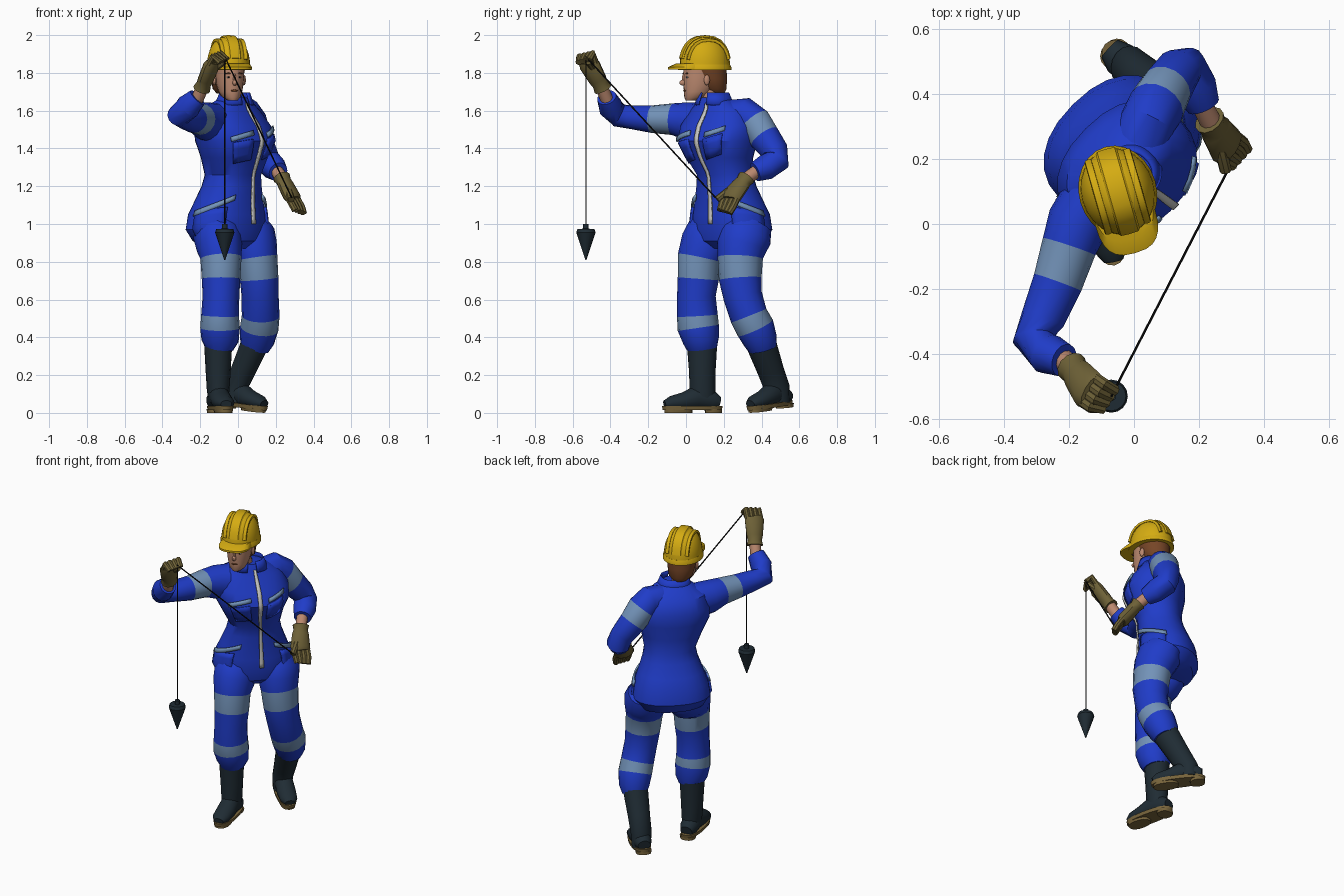
import bpy, bmesh
from math import sin, cos, pi, radians, copysign
from mathutils import Vector

cube = bpy.data.objects.get("Cube")
if cube:
    bpy.data.objects.remove(cube)

COLOURS = {
    "overall_blue": (.014, .045, .58), "reflective_band": (.17, .29, .48),
    "helmet_yellow": (.66, .41, .006), "rubber_dark": (.014, .025, .034),
    "glove_olive": (.155, .12, .038), "sole_tan": (.19, .13, .045),
    "skin": (.5, .25, .16), "hair_brown": (.18, .06, .02),
    "zip_grey": (.58, .58, .55), "cord_black": (.006, .006, .006),
}
MATS = {}
for label, rgb in COLOURS.items():
    m = bpy.data.materials.new(label)
    m.use_nodes = True
    m.diffuse_color = (*rgb, 1)
    m.node_tree.nodes["Principled BSDF"].inputs["Base Color"].default_value = (*rgb, 1)
    m.node_tree.nodes["Principled BSDF"].inputs["Roughness"].default_value = .7
    MATS[label] = m

# frames: (location, rotation) for parts built in their own space
WORLD = ((0, 0, 0), (0, 0, 0))
BODY = ((-.02, .2, 0), (0, 0, radians(45)))
HEAD = ((-.05, .1, 0), (0, 0, radians(16)))
TORSO_SQUARE = .88


def finish(name, bm, mats, frame):
    bmesh.ops.recalc_face_normals(bm, faces=bm.faces)
    mesh = bpy.data.meshes.new(name)
    bm.to_mesh(mesh)
    bm.free()
    for label in mats:
        mesh.materials.append(MATS[label])
    ob = bpy.data.objects.new(name, mesh)
    ob.location, ob.rotation_euler = frame
    bpy.context.collection.objects.link(ob)
    return ob


def oval(t, p):
    """Unit superellipse point; p below one is squarer."""
    return [copysign(abs(v) ** p, v) for v in (cos(t), sin(t))]


def loft(name, rows, mats, frame=WORLD, ref=(1, 0, 0), flat=False, bands=(), n=16, p=1):
    """Skin elliptical rings (x, y, z, a, b); segments in bands use the second material."""
    bm = bmesh.new()
    centres = [Vector(r[:3]) for r in rows]
    rings = []
    for i, row in enumerate(rows):
        t = centres[min(i + 1, len(rows) - 1)] - centres[max(i - 1, 0)]
        t = Vector((0, 0, 1)) if flat else t.normalized()
        s = Vector(ref)
        s = (s - t * s.dot(t)).normalized()
        w = t.cross(s)
        ovals = [oval(2 * pi * k / n, p) for k in range(n)]
        rings.append([bm.verts.new(centres[i] + s * row[3] * c + w * row[4] * d)
                      for c, d in ovals])
    for i in range(len(rings) - 1):
        for k in range(n):
            j = (k + 1) % n
            f = bm.faces.new((rings[i][k], rings[i][j], rings[i + 1][j], rings[i + 1][k]))
            f.material_index = 1 if i in bands else 0
    bm.faces.new(rings[0])
    bm.faces.new(rings[-1])
    return finish(name, bm, mats, frame)


def tube(name, points, radius, mat, frame=WORLD, ref=(1, 0, 0), n=8):
    return loft(name, [(*q, radius, radius) for q in points], [mat], frame, ref, n=n)


def ball(name, loc, scale, mat, frame):
    bm = bmesh.new()
    bmesh.ops.create_uvsphere(bm, u_segments=12, v_segments=8, radius=1)
    for v in bm.verts:
        v.co = Vector(a * s + b for a, s, b in zip(v.co, scale, loc))
    return finish(name, bm, [mat], frame)


def on_surface(rings, ang, z, off):
    """Point on a stack of horizontal rings at an angle and height."""
    z = min(max(z, rings[0][2]), rings[-1][2])
    c, d = oval(ang, TORSO_SQUARE)
    for lo, hi in zip(rings, rings[1:]):
        if z <= hi[2]:
            f = (z - lo[2]) / (hi[2] - lo[2])
            cx, cy, _, a, b = [u + (v - u) * f for u, v in zip(lo, hi)]
            return Vector((cx + (a + off) * c, cy + (b + off) * d, z))


def patch(name, rings, a0, a1, z0, z1, mat, tilt=0, off=.006, thick=.009):
    """Thin plate that follows the ring surface between two angles."""
    bm = bmesh.new()
    na = max(2, int(abs(a1 - a0) / 8))
    nz = max(1, int((z1 - z0) / .03))
    grid = [[bm.verts.new(on_surface(rings, radians(a0 + (a1 - a0) * i / na),
                                     z0 + (z1 - z0) * j / nz + tilt * i / na, off))
             for i in range(na + 1)] for j in range(nz + 1)]
    for j in range(nz):
        for i in range(na):
            bm.faces.new((grid[j][i], grid[j][i + 1], grid[j + 1][i + 1], grid[j + 1][i]))
    ob = finish(name, bm, [mat], BODY)
    mod = ob.modifiers.new("thickness", "SOLIDIFY")
    mod.thickness, mod.offset = thick, 0
    return ob


SUIT = ["overall_blue", "reflective_band"]

# torso and hips
torso = [(0, .03, .87, .13, .09), (0, .05, .91, .2, .155), (0, .06, .97, .234, .178),
         (0, .055, 1.05, .222, .172), (0, .04, 1.12, .195, .155), (0, .02, 1.2, .165, .14),
         (0, .01, 1.26, .153, .133), (-.015, -.015, 1.35, .182, .157),
         (-.02, -.025, 1.44, .222, .182), (-.025, -.01, 1.52, .225, .168),
         (-.03, .005, 1.6, .185, .122), (-.03, -.02, 1.645, .115, .085),
         (-.035, -.03, 1.67, .07, .065)]
loft("torso", torso, SUIT, BODY, flat=True, n=24, p=TORSO_SQUARE)
patch("zip", torso, -88.5, -83.5, 1.0, 1.64, "zip_grey")
collar = [(-.035, -.035, 1.62, .108, .095), (-.035, -.04, 1.7, .074, .068)]
patch("collar", collar, -76, 256, 1.63, 1.695, "overall_blue", off=0)

# chest pockets: the strips both rise towards the left shoulder
patch("left_chest_pocket", torso, -76, -46, 1.34, 1.45, "overall_blue", .03, .004, .006)
patch("left_chest_strip", torso, -74, -44, 1.46, 1.485, "reflective_band", .035, .008)
patch("right_chest_pocket", torso, -98, -132, 1.34, 1.45, "overall_blue", -.02, .004, .006)
patch("right_chest_strip", torso, -96, -134, 1.47, 1.495, "reflective_band", -.035, .008)

# hip pockets and their strips, both sides
for side, flip in (("left", False), ("right", True)):
    def ang(a):
        return 180 - a if flip else a
    patch(side + "_hip_pocket", torso, ang(-52), ang(2), .93, 1.09, "overall_blue", -.02, .006, .012)
    patch(side + "_hip_strip", torso, ang(-62), ang(4), 1.125, 1.155, "reflective_band", -.085, .01)

# legs
loft("right_leg", [(-.11, .18, 1.0, .1, .12), (-.108, .14, .94, .13, .145),
     (-.1, .1, .88, .122, .137), (-.09, .07, .82, .109, .115), (-.09, .065, .71, .102, .109),
     (-.09, .055, .62, .097, .102), (-.095, .06, .515, .1, .108), (-.095, .065, .45, .105, .11),
     (-.095, .08, .38, .098, .095), (-.1, .085, .34, .075, .08)], SUIT, bands=(3, 6))
loft("left_leg", [(.05, .34, 1.0, .1, .12), (.07, .315, .94, .128, .14),
     (.088, .295, .88, .12, .132), (.1, .287, .82, .109, .12), (.112, .287, .71, .102, .113),
     (.117, .3, .62, .098, .103), (.12, .332, .515, .1, .1), (.113, .367, .45, .102, .102),
     (.1, .395, .38, .092, .09), (.09, .405, .34, .075, .075)], SUIT, bands=(3, 6))


# boots: leaning shaft, foot, sole and heel
def boot(side, top, ankle, lift, pitch, turn):
    top, ankle = Vector(top), Vector(ankle)
    mid = top.lerp(ankle, .6)
    frame = ((ankle.x, ankle.y, lift), (radians(pitch), 0, radians(turn)))
    loft(side + "_boot_shaft", [(*top, .074, .08), (*mid, .066, .07), (*ankle, .06, .068),
         (ankle.x, ankle.y, .055, .05, .068)], ["rubber_dark"])
    loft(side + "_boot_foot", [(0, .09, .055, .038, .032), (0, .05, .065, .054, .055),
         (0, -.03, .083, .055, .066), (0, -.1, .062, .058, .047), (0, -.17, .053, .052, .036),
         (0, -.205, .046, .03, .02)], ["rubber_dark"], frame)
    loft(side + "_boot_sole", [(0, -.055, .014, .056, .16), (0, -.055, .036, .06, .164)],
         ["sole_tan"], frame, flat=True, n=24, p=.85)
    for part, y, length in (("heel", .06, .044), ("tread", -.13, .075)):
        loft(side + "_boot_" + part, [(0, y, 0, .045, length), (0, y, .02, .05, length)],
             ["sole_tan"], frame, flat=True, p=.85)


boot("right", (-.105, .085, .36), (-.105, .087, .12), 0, 0, 12)
boot("left", (.087, .4, .36), (-.013, .482, .13), .022, 6, 47)

# arms: the right one raised forward, the left one bent down
loft("right_arm", [(-.11, .1, 1.53, .11, .1), (-.175, 0, 1.545, .1, .095),
     (-.2, -.07, 1.555, .084, .085), (-.235, -.18, 1.555, .073, .077),
     (-.28, -.29, 1.565, .062, .068), (-.31, -.355, 1.575, .064, .064),
     (-.265, -.4, 1.62, .068, .064), (-.215, -.42, 1.67, .052, .052)],
     SUIT, ref=(0, 0, 1), bands=(2,))
loft("left_arm", [(.015, .25, 1.56, .09, .1), (.045, .32, 1.58, .085, .088),
     (.068, .36, 1.54, .088, .09), (.098, .415, 1.46, .08, .083), (.135, .47, 1.385, .071, .073),
     (.155, .48, 1.335, .07, .07), (.188, .422, 1.3, .068, .068),
     (.213, .365, 1.275, .052, .052)], SUIT, bands=(2,))


# gloved hands with flared cuffs
def hand(side, sleeve, wrist, knuckle, bend, tip, across, thumb):
    sleeve, wrist, knuckle, bend, tip, across = map(
        Vector, (sleeve, wrist, knuckle, bend, tip, across))
    across.normalize()
    tube(side + "_wrist", [sleeve, wrist.lerp(knuckle, .15)], .034, "skin", n=12)
    mid = wrist.lerp(knuckle, .4)
    loft(side + "_glove", [(*wrist, .05, .045), (*wrist.lerp(knuckle, .2), .044, .037),
         (*mid, .052, .038), (*knuckle, .062, .038), (*knuckle.lerp(bend, .35), .056, .028)],
         ["glove_olive"], ref=across, n=12)
    for i, finger in enumerate(("index", "middle", "ring", "little")):
        shift = across * (i - 1.5) * .028
        tube(f"{side}_{finger}_finger", [knuckle + shift, bend + shift, tip + shift * .8],
             .018, "glove_olive", ref=across)
    tube(side + "_thumb", [mid, mid.lerp(Vector(thumb), .55) + Vector((0, 0, .01)), thumb],
         .019, "glove_olive", ref=across)


hand("right", (-.22, -.415, 1.65), (-.192, -.44, 1.715), (-.14, -.51, 1.84),
     (-.11, -.53, 1.895), (-.078, -.54, 1.862), (.55, .8, .2), (-.075, -.515, 1.86))
hand("left", (.205, .375, 1.28), (.232, .32, 1.245), (.285, .24, 1.145),
     (.31, .22, 1.1), (.325, .205, 1.065), (.6, .65, -.2), (.282, .165, 1.13))

# cord and plumb bob
tube("cord_across", [(-.07, -.53, 1.885), (.284, .156, 1.14)], .004, "cord_black")
tube("cord_hanging", [(-.07, -.53, 1.885), (-.07, -.53, .99)], .003, "cord_black")
loft("plumb_bob", [(-.07, -.53, z, r, r) for z, r in
     ((1.0, .015), (.975, .015), (.974, .045), (.955, .051), (.81, .003))],
     ["rubber_dark"], flat=True)

# neck, head and face
tube("neck", [(-.045, .15, 1.6), (-.045, .125, 1.67), (-.05, .1, 1.74)], .05, "skin", n=14)
loft("head", [(0, -.075, 1.655, .025, .03), (0, -.055, 1.67, .046, .057),
     (0, -.035, 1.7, .061, .079), (0, -.025, 1.74, .07, .092), (0, -.018, 1.78, .075, .1),
     (0, -.005, 1.84, .08, .11)], ["skin"], HEAD, flat=True, n=20)
loft("hair", [(0, .06, 1.69, .045, .045), (0, .047, 1.715, .072, .07),
     (0, .026, 1.77, .085, .093), (0, .005, 1.84, .09, .113)], ["hair_brown"], HEAD, flat=True)
ball("nose", (0, -.12, 1.748), (.012, .02, .016), "skin", HEAD)
ball("nose_bridge", (0, -.115, 1.77), (.008, .012, .026), "skin", HEAD)
ball("lips", (0, -.11, 1.706), (.02, .008, .006), "hair_brown", HEAD)
for side, x in (("left", .03), ("right", -.03)):
    ball(side + "_eye", (x, -.106, 1.777), (.011, .006, .004), "zip_grey", HEAD)
    ball(side + "_pupil", (x, -.109, 1.777), (.005, .004, .004), "cord_black", HEAD)
    ball(side + "_brow", (x, -.108, 1.797), (.018, .006, .004), "hair_brown", HEAD)
    ball(side + "_ear", (x * 2.7, -.012, 1.762), (.01, .016, .028), "skin", HEAD)

# helmet: dome, rim, brim, wide centre panel and low side ribs
YELLOW = ["helmet_yellow"]
arc = [radians(a) for a in range(0, 90, 11)]
loft("helmet_dome", [(0, 0, 1.835 + .157 * sin(t), .113 * cos(t) ** .8, .135 * cos(t) ** .8)
     for t in arc], YELLOW, HEAD, flat=True, n=24)
loft("helmet_rim", [(0, 0, 1.815, .12, .143), (0, 0, 1.826, .12, .143),
     (0, 0, 1.845, .113, .135)], YELLOW, HEAD, flat=True, n=24)
loft("helmet_brim", [(0, -.075, 1.818, .096, .122), (0, -.075, 1.83, .096, .122),
     (0, -.05, 1.85, .09, .1)], YELLOW, HEAD, flat=True, n=24, p=.72)
sweep = [radians(a) for a in range(15, 170, 15)]
for name, x, width, low in (("centre", 0, .034, .001), ("left", .062, .012, .018),
                            ("right", -.062, .012, .018)):
    loft(name + "_helmet_rib", [(x, -(.132 - low) * copysign(abs(cos(t)) ** .8, cos(t)),
         1.835 + (.157 - low) * sin(t), width, .009) for t in sweep], YELLOW, HEAD, n=8, p=.6)

# smooth shading with crisp edges
bpy.ops.object.select_all(action="DESELECT")
for ob in bpy.context.scene.objects:
    if ob.type == "MESH":
        ob.select_set(True)
        bpy.context.view_layer.objects.active = ob
bpy.ops.object.shade_smooth_by_angle(angle=radians(35))
